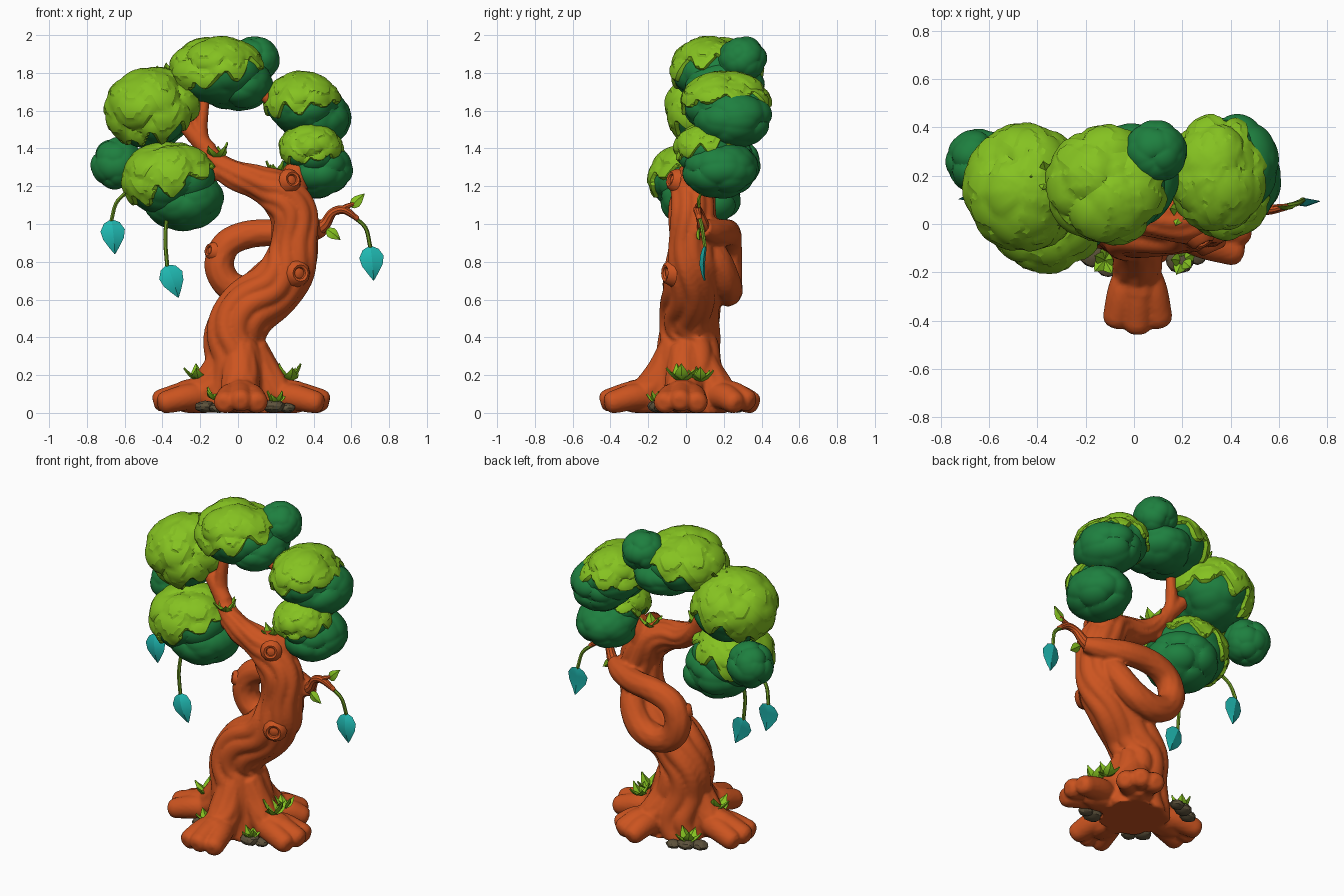
import bpy, bmesh, math, random
from mathutils import Vector, Matrix

if "Cube" in bpy.data.objects:
    bpy.data.objects.remove(bpy.data.objects["Cube"])

random.seed(7)

def material(name, rgb):
    m = bpy.data.materials.new(name)
    m.diffuse_color = (*rgb, 1)
    m.use_nodes = True
    m.node_tree.nodes["Principled BSDF"].inputs["Base Color"].default_value = m.diffuse_color
    return m

BARK = material("orange bark", (0.60, 0.088, 0.014))
LIGHT = material("light green", (0.235, 0.54, 0.015))
DARK = material("dark green", (0.013, 0.215, 0.05))
TEAL = material("teal leaf", (0.014, 0.48, 0.44))
STEM = material("stem green", (0.16, 0.33, 0.018))
STONE = material("brown stone", (0.11, 0.085, 0.045))

def finish(bm, name, mat, angle=35):
    bmesh.ops.recalc_face_normals(bm, faces=bm.faces)
    me = bpy.data.meshes.new(name)
    bm.to_mesh(me)
    bm.free()
    me.materials.append(mat)
    ob = bpy.data.objects.new(name, me)
    bpy.context.collection.objects.link(ob)
    bpy.context.view_layer.objects.active = ob
    bpy.ops.object.select_all(action='DESELECT')
    ob.select_set(True)
    bpy.ops.object.shade_smooth_by_angle(angle=math.radians(angle))
    return ob

def spline(pts, steps):
    """Catmull-Rom through 4D points (x, y, z, radius)."""
    p = [Vector(q) for q in pts]
    p = [2 * p[0] - p[1]] + p + [2 * p[-1] - p[-2]]
    out = []
    for i in range(1, len(p) - 2):
        a, b, c, d = p[i - 1:i + 3]
        for s in range(steps):
            t = s / steps
            out.append(0.5 * (2 * b + (c - a) * t + (2 * a - 5 * b + 4 * c - d) * t * t
                              + (3 * b - a - 3 * c + d) * t ** 3))
    return out + [p[-2]]

def tube(bm, pts, sides=10, steps=5, ridge=0.0, twist=0.0):
    """Round-ended swept tube with optional bark ridges, cut flat at the ground."""
    path = spline(pts, steps)
    n = Vector((0.31, -0.9, 0.2))
    rings = []
    count = len(path)
    stations = []
    for i, q in enumerate(path):
        t = (path[min(i + 1, count - 1)].xyz - path[max(i - 1, 0)].xyz).normalized()
        stations.append((q.xyz, t, q.w))
    c, t, r = stations[-1]
    stations += [(c + t * r * 0.4, t, r * 0.85), (c + t * r * 0.65, t, r * 0.5)]
    for i, (c, t, r) in enumerate(stations):
        n = (n - t * n.dot(t)).normalized()
        b = t.cross(n)
        ring = []
        for k in range(sides):
            a = math.tau * k / sides
            w = a + twist * i + 0.25 * math.sin(i * 0.35)
            rr = r * (1 + ridge * (abs(math.sin(4.5 * w)) ** .7 - 0.65 + 0.3 * math.cos(3 * w + 1)))
            co = c + (n * math.cos(a) + b * math.sin(a)) * rr
            co.z = max(co.z, 0)
            ring.append(bm.verts.new(co))
        rings.append(ring)
    for A, B in zip(rings, rings[1:]):
        for k in range(sides):
            bm.faces.new((A[k], A[(k + 1) % sides], B[(k + 1) % sides], B[k]))
    bm.faces.new(rings[0][::-1])
    bm.faces.new(rings[-1])

# Trunk, roots, knotted loop and boughs, fused into one skin
bm = bmesh.new()
tube(bm, [(.02, .02, 0, .2), (.02, .02, .14, .19), (0, .02, .28, .168), (-.02, .02, .42, .158),
          (.05, .02, .55, .155), (.18, .03, .66, .15), (.27, .03, .78, .138), (.3, .03, .92, .122),
          (.29, .03, 1.06, .122), (.21, .03, 1.17, .113), (.1, .03, 1.225, .088), (-.02, .04, 1.26, .075),
          (-.13, .07, 1.34, .056), (-.195, .1, 1.46, .04), (-.18, .12, 1.66, .028)],
     sides=72, steps=6, ridge=0.13, twist=0.02)
tube(bm, [(.26, .04, 1.12, .1), (.29, .06, 1.22, .085), (.34, .09, 1.32, .06)], 20, 5, .1)
tube(bm, [(-.15, .08, 1.38, .05), (-.23, .1, 1.47, .045), (-.33, .12, 1.58, .035)], 16, 5)
tube(bm, [(-.08, .06, 1.29, .05), (-.18, .05, 1.26, .045), (-.3, .04, 1.24, .035)], 16, 5)
tube(bm, [(.03, .2, 1.82, .03), (.1, .16, 1.74, .03), (.16, .15, 1.66, .03), (.3, .2, 1.58, .03)], 14, 5)
tube(bm, [(.45, .09, .98, .045), (.36, .14, .96, .065), (.22, .2, .955, .07), (.06, .22, .945, .073),
          (-.06, .22, .89, .075), (-.1, .22, .78, .078), (-.05, .22, .68, .078), (.06, .22, .645, .08),
          (.18, .21, .69, .08), (.26, .17, .8, .075), (.29, .1, .93, .06)], 24, 6, .06)
for ang, reach in ((-90, .39), (-4, .405), (180, .40), (58, .355)):
    a = math.radians(ang)
    def at(d, z, r, spread=0):
        return (.015 + d * math.cos(a) - spread * math.sin(a), d * math.sin(a) + spread * math.cos(a), z, r)
    tube(bm, [at(.06, .34, .085), at(.12, .2, .1), at(.2, .1, .1), at(reach - .1, .085, .085)], 24, 5, .08)
    for s in (-1, 0, 1):
        tube(bm, [at(.19, .09, .07, .02 * s), at(.28, .1 - .015 * abs(s), .07, .055 * s),
                  at(reach + .025 * (1 - abs(s)), .065 - .01 * abs(s), .06, .085 * s)], 18, 5)
trunk = finish(bm, "trunk_and_roots", BARK)
mod = trunk.modifiers.new("fuse", 'REMESH')
mod.mode = 'VOXEL'
mod.voxel_size = 0.011
mod.use_smooth_shade = True

# Twig on the right
bm = bmesh.new()
tube(bm, [(.4, .1, .96, .045), (.46, .09, 1.0, .032), (.5, .07, 1.06, .024), (.56, .06, 1.075, .022),
          (.63, .07, 1.03, .014)], 10)
tube(bm, [(.52, .065, 1.06, .016), (.57, .06, 1.09, .015), (.62, .07, 1.11, .009)], 8)
finish(bm, "right_twig", BARK)

# Knots: low rim with a sunken centre
for name, loc, d, r in (("lower_knot", (.325, -.1, .74), (.45, -1, 0), .042),
                        ("upper_knot", (.285, -.075, 1.235), (.5, -1, .25), .037),
                        ("loop_knot", (-.15, .17, .86), (-.9, -.7, .2), .028)):
    bm = bmesh.new()
    rot = Matrix.Translation(loc) @ Vector(d).to_track_quat('Z', 'Y').to_matrix().to_4x4()
    prof = [(1.75, -.6), (1.35, .15), (1.05, .35), (.75, .22), (.65, -.05), (.25, .1)]
    rings = [[bm.verts.new(rot @ Vector((q * r * math.cos(k * math.tau / 12), q * r * math.sin(k * math.tau / 12),
                                         h * r))) for k in range(12)] for q, h in prof]
    for A, B in zip(rings, rings[1:]):
        for k in range(12):
            bm.faces.new((A[k], A[(k + 1) % 12], B[(k + 1) % 12], B[k]))
    bm.faces.new(rings[-1])
    bm.faces.new(rings[0][::-1])
    finish(bm, name, BARK)

def blob(bm, c, size, cap=None, seed=0, level=5):
    """Lumpy ball; with cap=(axis, limit) a tiered leafy cap whose part below the edge is tucked inside."""
    rng = random.Random(seed)
    lumps = [Vector([rng.gauss(0, 1) for _ in range(3)]).normalized() for _ in range(44)]
    for v in bmesh.ops.create_icosphere(bm, subdivisions=level, radius=1)['verts']:
        d = v.co.normalized()
        r = .87 + .14 * max(0, (max(d.dot(l) for l in lumps) - .84) / .16) ** .7
        if cap:
            axis = Vector(cap[0]).normalized()
            az = math.atan2(d.y, d.x)
            edge = cap[1] + .3 * (1 - abs(math.sin(4.5 * az + seed))) + .08 * math.sin(7 * az + seed)
            h = d.dot(axis) - edge
            tier = (h / .42) % 1 if h > 0 else 0
            r *= .91 + .105 * min(1, max(0, h / .07)) + (.028 * (1 - tier) if h > .05 else 0)
        v.co = Vector(c) + Vector([d[i] * r * size[i] for i in range(3)])

# Foliage: light caps over dark cores
crowns = {
    "top": ((-.11, .16, 1.81), (.25, .245, .186), (-.45, -.15, 1), -.3),
    "left_upper": ((-.45, .15, 1.605), (.25, .26, .22), (-.35, -.3, 1), -.65),
    "left_lower": ((-.36, .045, 1.235), (.25, .24, .205), (-.55, -.2, 1), -.28),
    "right_upper": ((.345, .21, 1.635), (.205, .24, .172), (-.2, -.1, 1), -.22),
    "right_lower": ((.385, .11, 1.39), (.17, .175, .143), (-.15, -.35, 1), -.25),
}
for i, (name, (c, s, axis, limit)) in enumerate(crowns.items()):
    bm = bmesh.new()
    blob(bm, c, [q * .96 for q in s], None, i)
    finish(bm, name + "_dark_crown", DARK, 20)
    bm = bmesh.new()
    blob(bm, c, s, (axis, limit), i)
    finish(bm, name + "_light_cap", LIGHT, 20)
for i, (name, c, s) in enumerate((
        ("top_ball", (.09, .3, 1.87), (.13, .13, .125)),
        ("top_under", (-.01, .2, 1.74), (.195, .215, .145)),
        ("left_ball", (-.64, .26, 1.32), (.14, .135, .14)),
        ("left_under", (-.29, .08, 1.135), (.215, .22, .172)),
        ("right_under", (.41, .25, 1.56), (.19, .21, .158)),
        ("low_right_under", (.42, .18, 1.29), (.188, .205, .155)))):
    bm = bmesh.new()
    blob(bm, c, s, None, 20 + i)
    finish(bm, name + "_foliage", DARK, 20)

def leaf(bm, base, direction, normal, length, width):
    """Pointed leaf with a raised midrib on both sides."""
    d = Vector(direction).normalized()
    n = Vector(normal)
    n = (n - d * n.dot(d)).normalized()
    side = d.cross(n)
    prev = None
    for t, w in ((0, .2), (.08, .65), (.3, 1), (.55, .85), (.8, .42), (1, .03)):
        c = Vector(base) + d * t * length + n * .08 * length * math.sin(t * 3)
        ring = [bm.verts.new(c + o) for o in (side * w * width / 2, n * (.005 + w * width * .08),
                                              -side * w * width / 2, -n * (.005 + w * width * .08))]
        if prev:
            for k in range(4):
                bm.faces.new((prev[k], prev[(k + 1) % 4], ring[(k + 1) % 4], ring[k]))
        else:
            bm.faces.new(ring[::-1])
        prev = ring
    bm.faces.new(prev)

# Hanging teal leaves and their stems
bm, st = bmesh.new(), bmesh.new()
for path, d in ((((-.59, .08, 1.17), (-.645, .1, 1.11), (-.67, .12, 1.02)), (.1, 0, -1)),
                (((-.375, -.03, 1.06), (-.385, -.05, .92), (-.375, -.05, .78)), (.35, 0, -1)),
                (((.61, .07, 1.04), (.675, .085, .98), (.7, .1, .88)), (.1, 0, -1))):
    tube(st, [(*p, .011) for p in path], 6, 5)
    leaf(bm, path[-1], d, (.1, -1, 0), .18, .13)
finish(bm, "teal_leaves", TEAL, 20)
finish(st, "leaf_stems", STEM)

# Small light leaves: twig leaves and tufts on the boughs and among the roots
bm = bmesh.new()
leaf(bm, (.6, .07, 1.09), (.7, .1, .7), (0, -1, .3), .1, .06)
leaf(bm, (.47, .07, .97), (.8, 0, -.6), (0, -1, .3), .09, .06)
for x, y, z, size in ((-.2, -.02, .17, .11), (.27, -.02, .17, .11), (-.12, -.15, .07, .08), (.2, -.15, .05, .08),
                      (-.17, .22, .04, .1), (.27, .08, .17, .09), (-.11, .04, 1.35, .1), (.2, .06, 1.26, .09),
                      (-.36, .19, 1.78, .09)):
    for k in range(5):
        a = k * math.tau / 5 + x * 9
        o = Vector((math.cos(a), math.sin(a), .8 + .7 * (k % 2)))
        leaf(bm, (x, y, z), o, (math.cos(a), math.sin(a), -.4), size, size * .7)
finish(bm, "small_leaves", LIGHT, 20)

# Stones between the roots
bm = bmesh.new()
for x, y, r in ((-.17, -.13, .05), (-.11, -.18, .04), (.19, -.15, .055), (.26, -.13, .04),
                (-.17, .24, .05), (-.1, .27, .04), (-.24, .2, .045)):
    m = Matrix.Translation((x, y, r * .65)) @ Matrix.Diagonal((1.15, 1, .65, 1))
    for v in bmesh.ops.create_icosphere(bm, subdivisions=2, radius=r, matrix=m)['verts']:
        v.co.x += random.uniform(-.005, .005)
finish(bm, "stones", STONE, 20)
